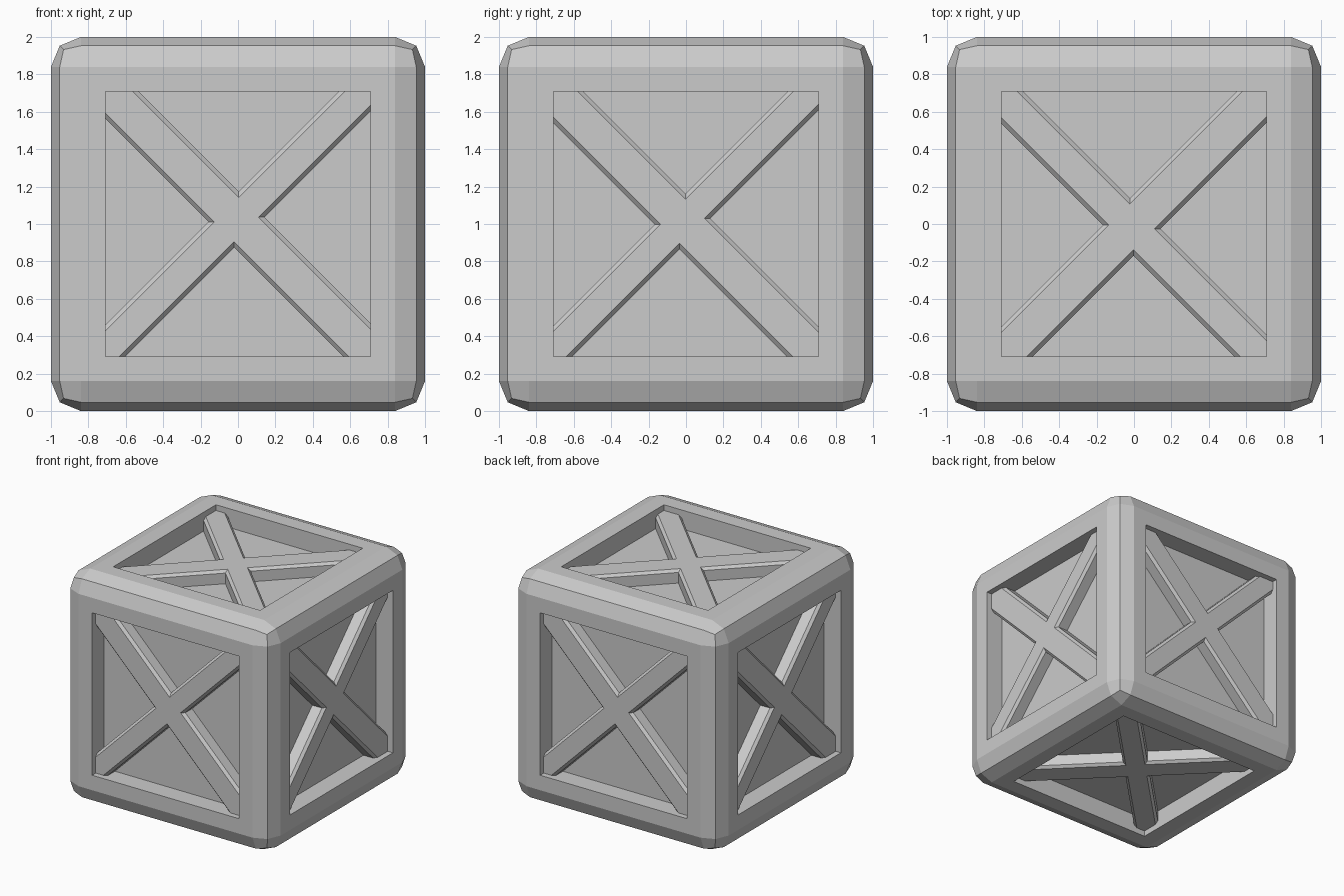
import bpy, bmesh
from math import sqrt
from mathutils import Vector

if "Cube" in bpy.data.objects:
    bpy.data.objects.remove(bpy.data.objects["Cube"])

HALF, BEVEL, OPENING = 1.0, 0.16, 0.655
RECESS, BRACE_TOP, CHAMFER = 0.165, 0.05, 0.022
CENTRE = Vector((0, 0, HALF))


def add_object(name, bm):
    bmesh.ops.recalc_face_normals(bm, faces=bm.faces)
    mesh = bpy.data.meshes.new(name)
    bm.to_mesh(mesh)
    bm.free()
    obj = bpy.data.objects.new(name, mesh)
    bpy.context.collection.objects.link(obj)
    return obj


# Crate body: rounded cube with a square recess in each side
bm = bmesh.new()
bmesh.ops.create_cube(bm, size=2 * HALF)
bmesh.ops.bevel(bm, geom=bm.edges[:], offset=BEVEL, segments=2,
                profile=0.5, affect='EDGES')
panels = [f for f in bm.faces if f.calc_area() > 2]
bmesh.ops.inset_individual(bm, faces=panels, thickness=HALF - BEVEL - OPENING)
for f in panels:
    n = f.normal.copy()
    out = bmesh.ops.extrude_discrete_faces(bm, faces=[f])
    bmesh.ops.translate(bm, verts=out['faces'][0].verts[:], vec=-n * RECESS)
bmesh.ops.translate(bm, verts=bm.verts[:], vec=CENTRE)
add_object("crate_body", bm)


def cross_brace(name, normal, right, a, b):
    """One-piece X brace; a and b are the edge offsets of the two bars."""
    n, u = Vector(normal), Vector(right)
    v = n.cross(u)
    r2, reach = sqrt(2), 1.0
    bm = bmesh.new()

    def ring(inset, depth):
        p0, p1 = a[0] / r2 + inset, a[1] / r2 - inset
        q0, q1 = b[0] / r2 + inset, b[1] / r2 - inset
        pts = [(p0, -reach), (p1, -reach), (p1, q0), (reach, q0),
               (reach, q1), (p1, q1), (p1, reach), (p0, reach),
               (p0, q1), (-reach, q1), (-reach, q0), (p0, q0)]
        return [bm.verts.new(CENTRE + u * (p - q) / r2 + v * (p + q) / r2
                             + n * (HALF - depth)) for p, q in pts]

    rings = [ring(0, RECESS + 0.02), ring(0, BRACE_TOP + CHAMFER),
             ring(CHAMFER, BRACE_TOP)]
    for lo, hi in zip(rings, rings[1:]):
        for i in range(12):
            j = (i + 1) % 12
            bm.faces.new((lo[i], lo[j], hi[j], hi[i]))
    bm.faces.new(rings[0][::-1])
    bm.faces.new(rings[-1])
    add_object(name, bm)


# Cross braces, slightly uneven as on a hand-built crate
front = ((-0.147, 0.178), (-0.105, 0.17))
side = ((-0.17, 0.16), (-0.10, 0.165))
lid = ((-0.172, 0.115), (-0.167, 0.16))
cross_brace("front_brace", (0, -1, 0), (1, 0, 0), *front)
cross_brace("back_brace", (0, 1, 0), (-1, 0, 0), *front)
cross_brace("right_brace", (1, 0, 0), (0, 1, 0), *side)
cross_brace("left_brace", (-1, 0, 0), (0, -1, 0), *side)
cross_brace("top_brace", (0, 0, 1), (1, 0, 0), *lid)
cross_brace("bottom_brace", (0, 0, -1), (1, 0, 0), *lid)
